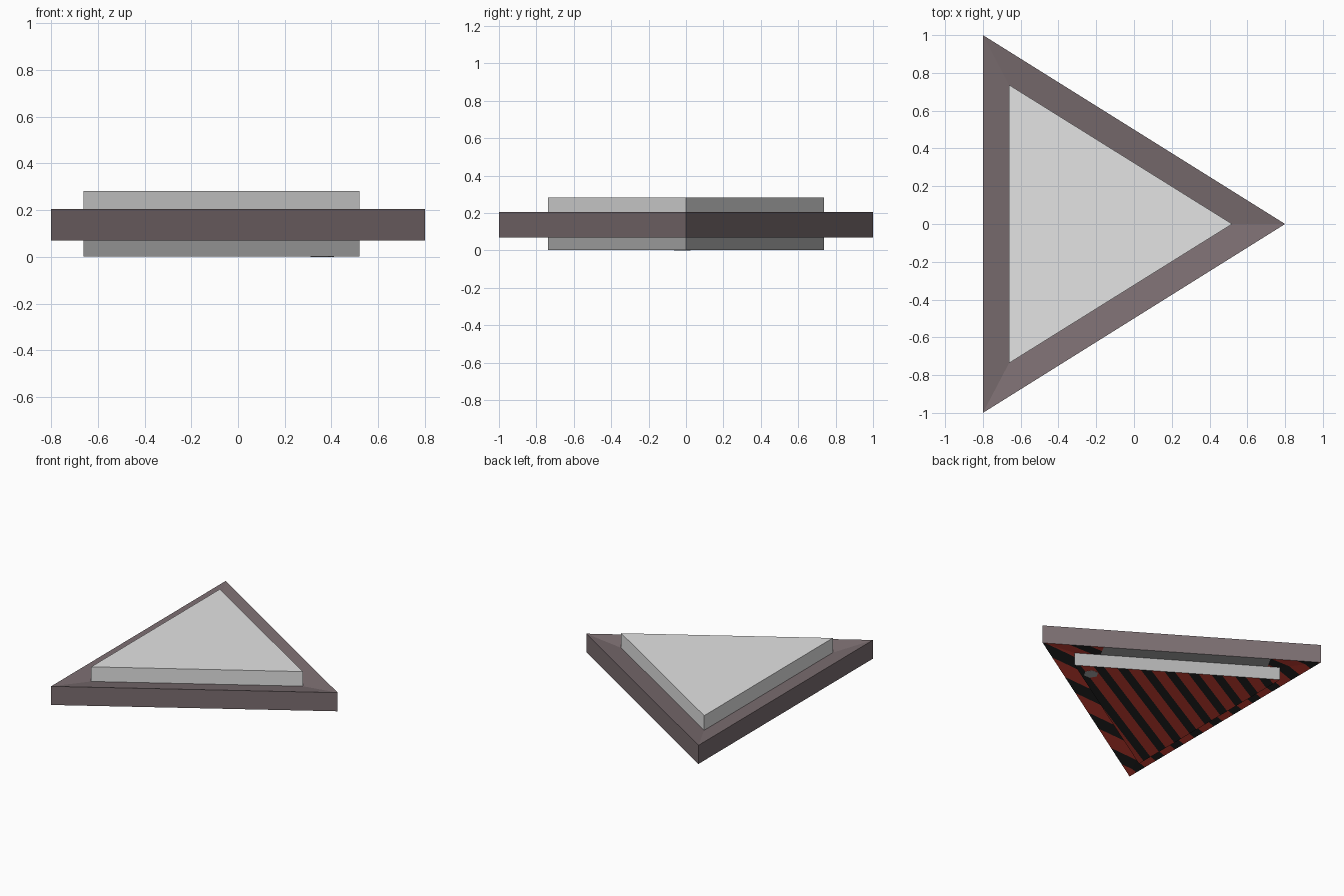
import bpy, bmesh, math
from mathutils import Vector

if "Cube" in bpy.data.objects:
    bpy.data.objects.remove(bpy.data.objects["Cube"])

OUTER = [(0.8, 0.0), (-0.8, 1.0), (-0.8, -1.0)]
INNER = [(0.52, 0.0), (-0.662, 0.737), (-0.662, -0.737)]


def material(name, rgb):
    m = bpy.data.materials.new(name)
    m.diffuse_color = (*rgb, 1)
    m.use_nodes = True
    m.node_tree.nodes["Principled BSDF"].inputs["Base Color"].default_value = m.diffuse_color
    return m


MATS = [material("mauve", (0.20, 0.156, 0.165)),
        material("light grey", (0.77, 0.77, 0.77)),
        material("mid grey", (0.44, 0.44, 0.44)),
        material("red", (0.70, 0.06, 0.04)),
        material("black", (0.021, 0.021, 0.021))]
MAUVE, GREY, GREY_MID, RED, BLACK = range(5)


def finish(bm, name):
    bmesh.ops.recalc_face_normals(bm, faces=bm.faces[:])
    me = bpy.data.meshes.new(name)
    bm.to_mesh(me)
    bm.free()
    for m in MATS:
        me.materials.append(m)
    ob = bpy.data.objects.new(name, me)
    bpy.context.collection.objects.link(ob)
    return ob


def loop(bm, pts, z):
    return [bm.verts.new((x, y, z)) for x, y in pts]


def bridge(bm, a, b, mat):
    for i in range(len(a)):
        j = (i + 1) % len(a)
        bm.faces.new((a[i], a[j], b[j], b[i])).material_index = mat


def cut(bm, faces, co, no):
    geom = faces + list({e for f in faces for e in f.edges}) + list({v for f in faces for v in f.verts})
    bmesh.ops.bisect_plane(bm, geom=geom, dist=1e-5, plane_co=co, plane_no=no)


def stripes(bm, direction, period, black=0.45):
    """Cut the red faces into bands along direction and blacken part of each."""
    n = Vector((-direction[1], direction[0], 0)).normalized()
    count = int(1.4 / period) + 1
    for k in range(-count, count + 1):
        for off in (0, black):
            fs = [f for f in bm.faces if f.material_index == RED]
            cut(bm, fs, n * (k + off) * period, n)
    for f in bm.faces:
        if f.material_index == RED:
            t = f.calc_center_median().dot(n) / period
            if t - math.floor(t) < black:
                f.material_index = BLACK


# Wide triangular rim, dished towards the panels on both sides
bm = bmesh.new()
outer_top, outer_low = loop(bm, OUTER, 0.205), loop(bm, OUTER, 0.07)
inner_top, inner_low = loop(bm, INNER, 0.177), loop(bm, INNER, 0.096)
bridge(bm, outer_low, outer_top, MAUVE)
bridge(bm, outer_top, inner_top, MAUVE)
bridge(bm, outer_low, inner_low, RED)
# grey middle of the back underside strip
for co in ((0.45, 0.22, 0), (-0.51, 0.82, 0)):
    fs = [f for f in bm.faces if f.material_index == RED
          and f.calc_center_median().y > 0.15]
    cut(bm, fs, co, (1.6, -1, 0))
for f in bm.faces:
    c = f.calc_center_median()
    t = c.x * 1.6 - c.y
    if f.material_index == RED and c.x > -0.62 and c.y > 0.1 and -1.64 < t < 0.5:
        f.material_index = GREY_MID
stripes(bm, (1, 0.15), 0.2)
finish(bm, "triangular_rim")

# Raised top panel
bm = bmesh.new()
b, t = loop(bm, INNER, 0.177), loop(bm, INNER, 0.283)
bridge(bm, b, t, GREY)
bm.faces.new(t).material_index = GREY
finish(bm, "top_panel")

# Lower panel with striped underside
bm = bmesh.new()
b, t = loop(bm, INNER, 0.001), loop(bm, INNER, 0.096)
bridge(bm, b, t, GREY_MID)
bm.faces.new(b[::-1]).material_index = RED
stripes(bm, (0.82, 0.456), 0.14)
finish(bm, "lower_panel")

# Small grey spot near the tip of the underside
bm = bmesh.new()
spot = [(0.36 + 0.05 * math.cos(a * math.pi / 3), -0.02 + 0.05 * math.sin(a * math.pi / 3))
        for a in range(6)]
b, t = loop(bm, spot, 0.0), loop(bm, spot, 0.001)
bridge(bm, b, t, GREY_MID)
bm.faces.new(b[::-1]).material_index = GREY_MID
bm.faces.new(t).material_index = GREY_MID
finish(bm, "underside_spot")
